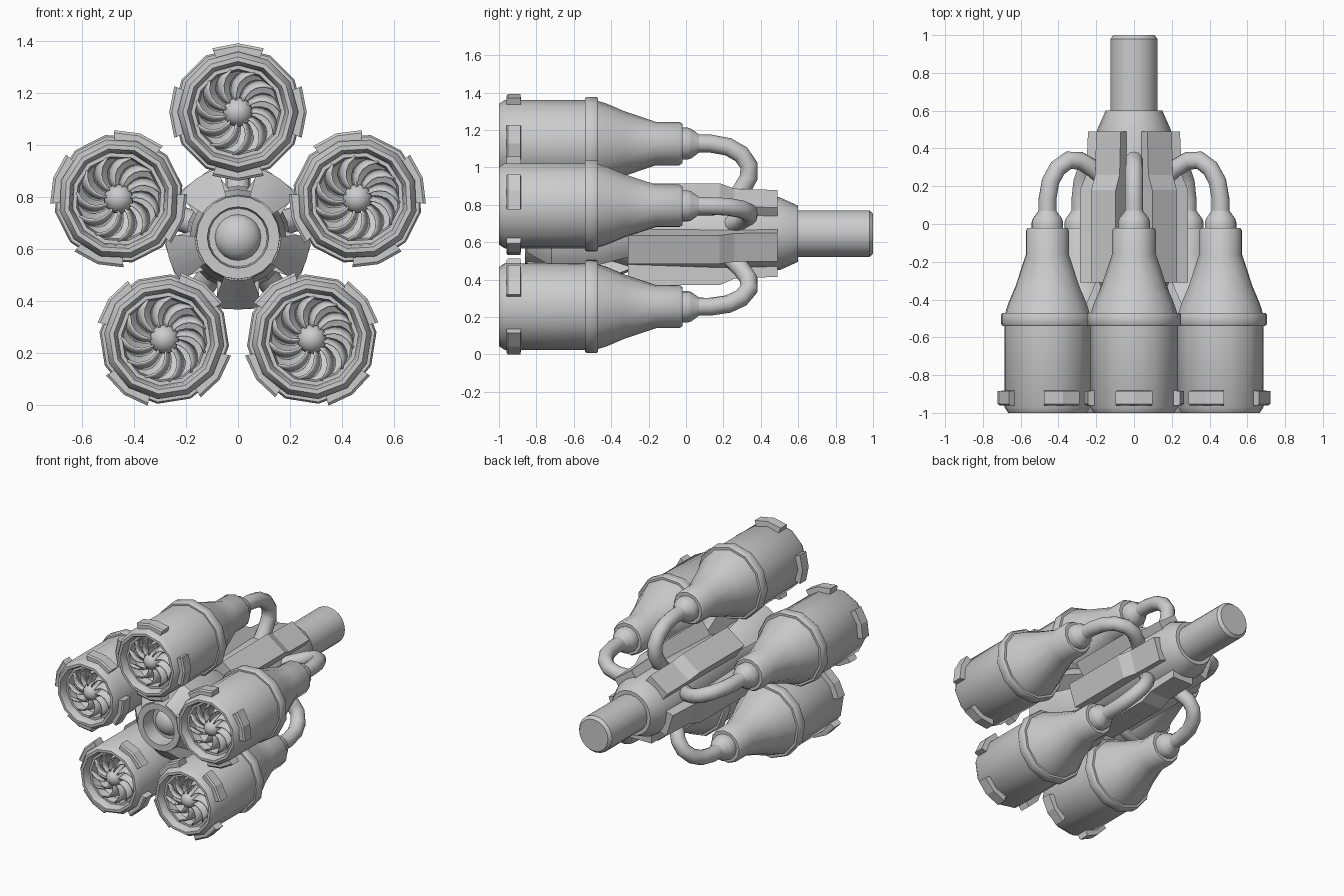
import bpy, bmesh
from math import pi, sin, cos, radians

if "Cube" in bpy.data.objects:
    bpy.data.objects.remove(bpy.data.objects["Cube"])

AXIS_Z = 0.645   # height of the central axis
R = 0.482        # distance of each pod from the axis


def finish(name, bm, loc=(0, 0, AXIS_Z), copies=1, angle=35, solid=0):
    """Turn a bmesh into one object, or five copies turned about the axis."""
    if not solid:
        bmesh.ops.recalc_face_normals(bm, faces=bm.faces)
    me = bpy.data.meshes.new(name)
    bm.to_mesh(me)
    bm.free()
    for k in range(copies):
        ob = bpy.data.objects.new(name, me)
        ob.location = loc
        ob.rotation_euler[1] = k * 2 * pi / 5
        bpy.context.collection.objects.link(ob)
        if solid:
            m = ob.modifiers.new("thickness", 'SOLIDIFY')
            m.thickness, m.offset = solid, 0
        if k == 0 and angle:
            bpy.ops.object.select_all(action='DESELECT')
            ob.select_set(True)
            bpy.context.view_layer.objects.active = ob
            bpy.ops.object.shade_smooth_by_angle(angle=radians(angle))


def lathe(bm, prof, n, oz=0.0, a0=0, a1=360):
    """Sweep (y, r) points about the y axis; part turns get a closed, capped profile."""
    full = a1 - a0 >= 360
    rings = []
    for i in range(n if full else n + 1):
        a = radians(a0 + (a1 - a0) * i / n)
        rings.append([bm.verts.new((r * cos(a), y, oz + r * sin(a))) for y, r in prof])
    m = len(prof)
    for i in range(n):
        p, q = rings[i], rings[(i + 1) % len(rings)]
        for j in range(m - 1 if full else m):
            k = (j + 1) % m
            bm.faces.new((p[j], p[k], q[k], q[j]))
    if not full:
        bm.faces.new(rings[0])
        bm.faces.new(rings[-1])
    bmesh.ops.remove_doubles(bm, verts=bm.verts, dist=1e-5)


# pod shells, with the hollow front
bm = bmesh.new()
lathe(bm, [(-0.80, 0), (-0.81, 0.06), (-0.90, 0.158), (-0.95, 0.165), (-0.95, 0.18),
           (-0.98, 0.185), (-1.0, 0.195), (-1.0, 0.212), (-0.97, 0.232),
           (-0.54, 0.232), (-0.54, 0.243), (-0.53, 0.25), (-0.48, 0.25), (-0.47, 0.243),
           (-0.47, 0.228), (-0.42, 0.212), (-0.33, 0.173), (-0.16, 0.116),
           (-0.035, 0.116), (-0.02, 0.106), (-0.02, 0)], 12, R)
finish("pod_shell", bm, copies=5)

# clamps round the mouth of each pod
bm = bmesh.new()
for a in range(0, 360, 90):
    lathe(bm, [(-0.96, 0.215), (-0.96, 0.254), (-0.952, 0.264), (-0.885, 0.264), (-0.88, 0.215)],
          2, R, a - 22, a + 22)
finish("pod_clamps", bm, copies=5, angle=0)

# fan blades, curved and pitched
bm = bmesh.new()
for b in range(11):
    rows = []
    for i in range(6):
        t = i / 5
        r = 0.045 + 0.118 * t
        row = []
        for s in (0, 0.5, 1):
            a = radians(b * 360 / 11 - 32 * t * t + 16 * s)
            row.append(bm.verts.new((r * cos(a), -0.955 + 0.08 * s, R + r * sin(a))))
        rows.append(row)
    for p, q in zip(rows, rows[1:]):
        for j in range(2):
            bm.faces.new((p[j], p[j + 1], q[j + 1], q[j]))
finish("fan_blades", bm, copies=5, solid=0.008)

# fan hubs
bm = bmesh.new()
lathe(bm, [(-0.925 - 0.057 * cos(i * pi / 12), 0.057 * sin(i * pi / 12)) for i in range(7)]
      + [(-0.80, 0.057)], 12, R)
finish("fan_hub", bm, copies=5)

# pipe collars behind the pods
bm = bmesh.new()
lathe(bm, [(-0.03, 0.085), (0.01, 0.085), (0.03, 0.078), (0.07, 0.048), (0.08, 0.046)], 12, R)
finish("pipe_collar", bm, copies=5)

# bent pipes into the core
cu = bpy.data.curves.new("feed_pipe", 'CURVE')
cu.dimensions = '3D'
cu.bevel_depth, cu.bevel_resolution, cu.resolution_u = 0.048, 4, 3
cu.use_fill_caps = True
path = [(R, 0), (R, 0.13), (0.465, 0.225), (0.425, 0.295), (0.365, 0.337),
        (0.30, 0.335), (0.23, 0.295), (0.14, 0.22)]
sp = cu.splines.new('POLY')
sp.points.add(len(path) - 1)
for p, (r, y) in zip(sp.points, path):
    p.co = (0, y, r, 1)
sp.use_smooth = True
for k in range(5):
    ob = bpy.data.objects.new("feed_pipe", cu)
    ob.location = (0, 0, AXIS_Z)
    ob.rotation_euler[1] = k * 2 * pi / 5
    bpy.context.collection.objects.link(ob)

# central core, cone and rear shaft, hollow at the nose
bm = bmesh.new()
lathe(bm, [(-0.76, 0), (-0.76, 0.112), (-0.86, 0.118), (-0.86, 0.16), (-0.79, 0.165),
           (-0.57, 0.165), (-0.40, 0.155), (-0.31, 0.185), (0.17, 0.2), (0.50, 0.195),
           (0.60, 0.15), (0.60, 0.125), (0.98, 0.125), (1.0, 0.108), (1.0, 0)], 20)
finish("core_and_shaft", bm)

# dome in the nose
bm = bmesh.new()
lathe(bm, [(-0.75 - 0.07 * cos(i * pi / 12), 0.09 * sin(i * pi / 12)) for i in range(7)], 20)
finish("nose_dome", bm)

# flared nose segments, with slots in line with the pods
bm = bmesh.new()
for k in range(5):
    c = 54 + 72 * k
    lathe(bm, [(-0.85, 0.13), (-0.85, 0.165), (-0.72, 0.277), (-0.47, 0.272),
               (-0.30, 0.20), (-0.30, 0.13)], 4, 0, c - 20, c + 20)
finish("nose_segments", bm)

# long ribs between the pods
rib = [(-0.31, 0.15), (-0.31, 0.275), (0.18, 0.275), (0.26, 0.24), (0.49, 0.23), (0.49, 0.15)]
bm = bmesh.new()
sides = [[bm.verts.new((x, y, -r)) for y, r in rib] for x in (-0.08, 0.08)]
for s in sides:
    bm.faces.new(s)
for j in range(len(rib)):
    k = (j + 1) % len(rib)
    bm.faces.new((sides[0][j], sides[0][k], sides[1][k], sides[1][j]))
finish("core_rib", bm, copies=5, angle=0)
